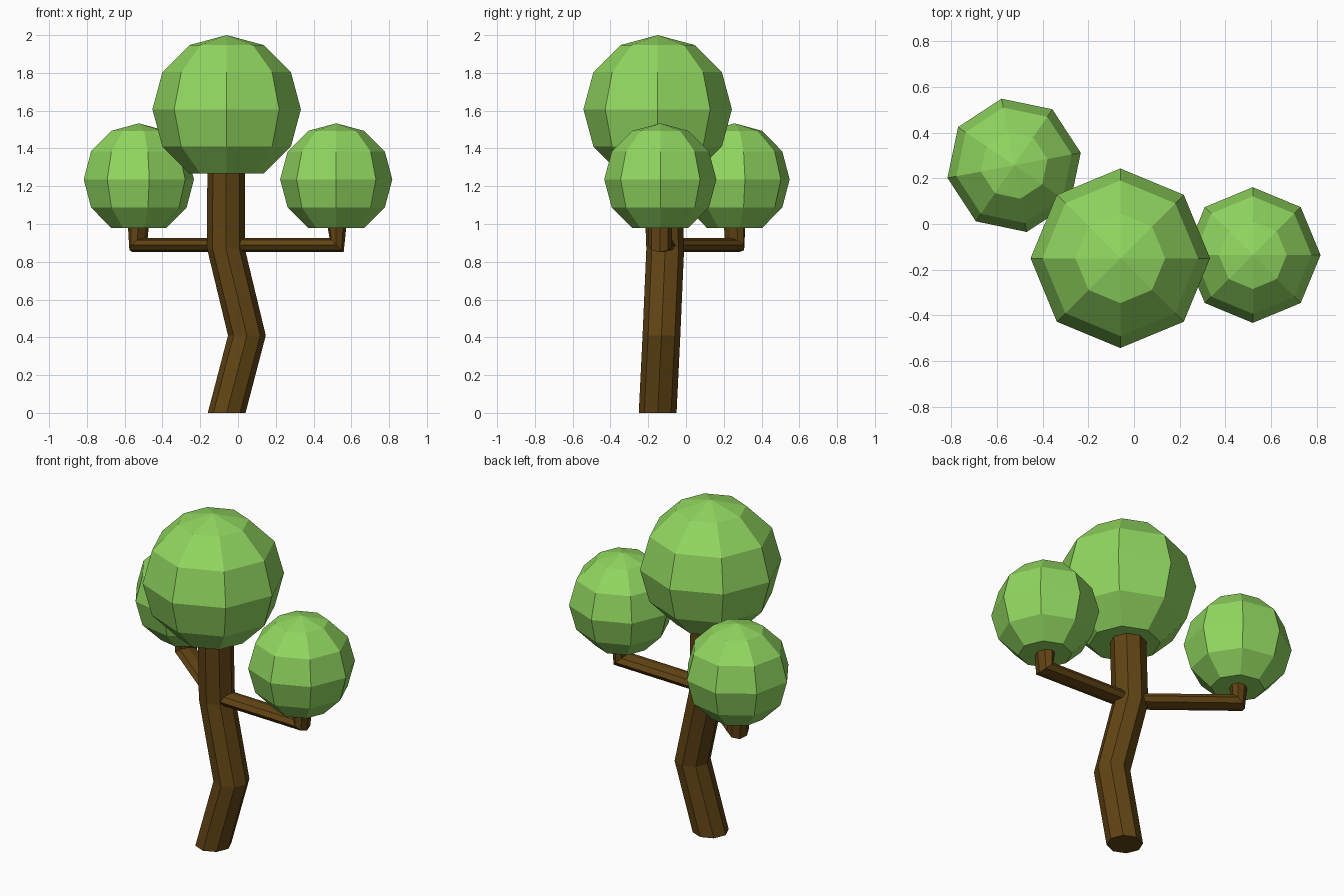
import bpy
import bmesh
from math import cos, sin, pi, radians
from mathutils import Vector

cube = bpy.data.objects.get("Cube")
if cube:
    bpy.data.objects.remove(cube, do_unlink=True)


def make_material(name, rgb):
    mat = bpy.data.materials.new(name)
    mat.use_nodes = True
    mat.diffuse_color = (*rgb, 1)
    mat.node_tree.nodes["Principled BSDF"].inputs["Base Color"].default_value = (*rgb, 1)
    return mat


bark = make_material("bark brown", (0.12, 0.058, 0.007))
leaf = make_material("leaf green", (0.285, 0.68, 0.117))
UP = Vector((0, 0, 1))


def finish(name, bm, mat):
    bmesh.ops.recalc_face_normals(bm, faces=bm.faces[:])
    mesh = bpy.data.meshes.new(name)
    bm.to_mesh(mesh)
    bm.free()
    mesh.materials.append(mat)
    obj = bpy.data.objects.new(name, mesh)
    bpy.context.scene.collection.objects.link(obj)
    return obj


def tube(name, rings, mat, sides=8):
    """Loft through rings given as (centre, first axis, second axis)."""
    bm = bmesh.new()
    loops = []
    for centre, a, b in rings:
        angles = [2 * pi * i / sides for i in range(sides)]
        loops.append([bm.verts.new(centre + a * cos(t) + b * sin(t)) for t in angles])
    for low, high in zip(loops, loops[1:]):
        for i in range(sides):
            j = (i + 1) % sides
            bm.faces.new((low[i], low[j], high[j], high[i]))
    bm.faces.new(loops[0])
    bm.faces.new(loops[-1])
    return finish(name, bm, mat)


def foliage(name, centre, radius, turn=0):
    """Faceted ball with a flat underside."""
    bm = bmesh.new()
    bmesh.ops.create_uvsphere(bm, u_segments=8, v_segments=6, radius=radius)
    bottom = min(bm.verts, key=lambda v: v.co.z)
    bmesh.ops.dissolve_verts(bm, verts=[bottom])
    obj = finish(name, bm, leaf)
    obj.location = centre
    obj.rotation_euler.z = radians(turn)


def branch(name, start, tip):
    """Flattened limb that runs level, then turns up into its foliage."""
    run = tip - start
    run.z = 0
    run.normalize()
    side = UP.cross(run) * 0.062
    end = Vector((tip.x, tip.y, start.z))
    tube(name, [
        (start, UP * -0.0375, side),
        (end, (run - UP) * 0.0375, side),
        (tip, run * 0.056, side),
    ], bark)


# Crooked trunk
trunk_path = [(-0.06, -0.15, 0), (0.047, -0.13, 0.41),
              (-0.064, -0.11, 0.87), (-0.062, -0.13, 1.4)]
tube("trunk", [(Vector(p), Vector((0.1, 0, 0)), Vector((0, 0.1, 0)))
               for p in trunk_path], bark)

# Side branches
fork = Vector((-0.06, -0.115, 0.888))
branch("left_branch", fork, Vector((0.522, -0.137, 1.03)))
branch("right_branch", fork, Vector((-0.527, 0.257, 1.03)))

# Foliage
foliage("top_foliage", (-0.06, -0.15, 1.607), 0.393)
foliage("left_foliage", (0.52, -0.136, 1.236), 0.297)
foliage("right_foliage", (-0.525, 0.257, 1.236), 0.297, turn=10.7)
